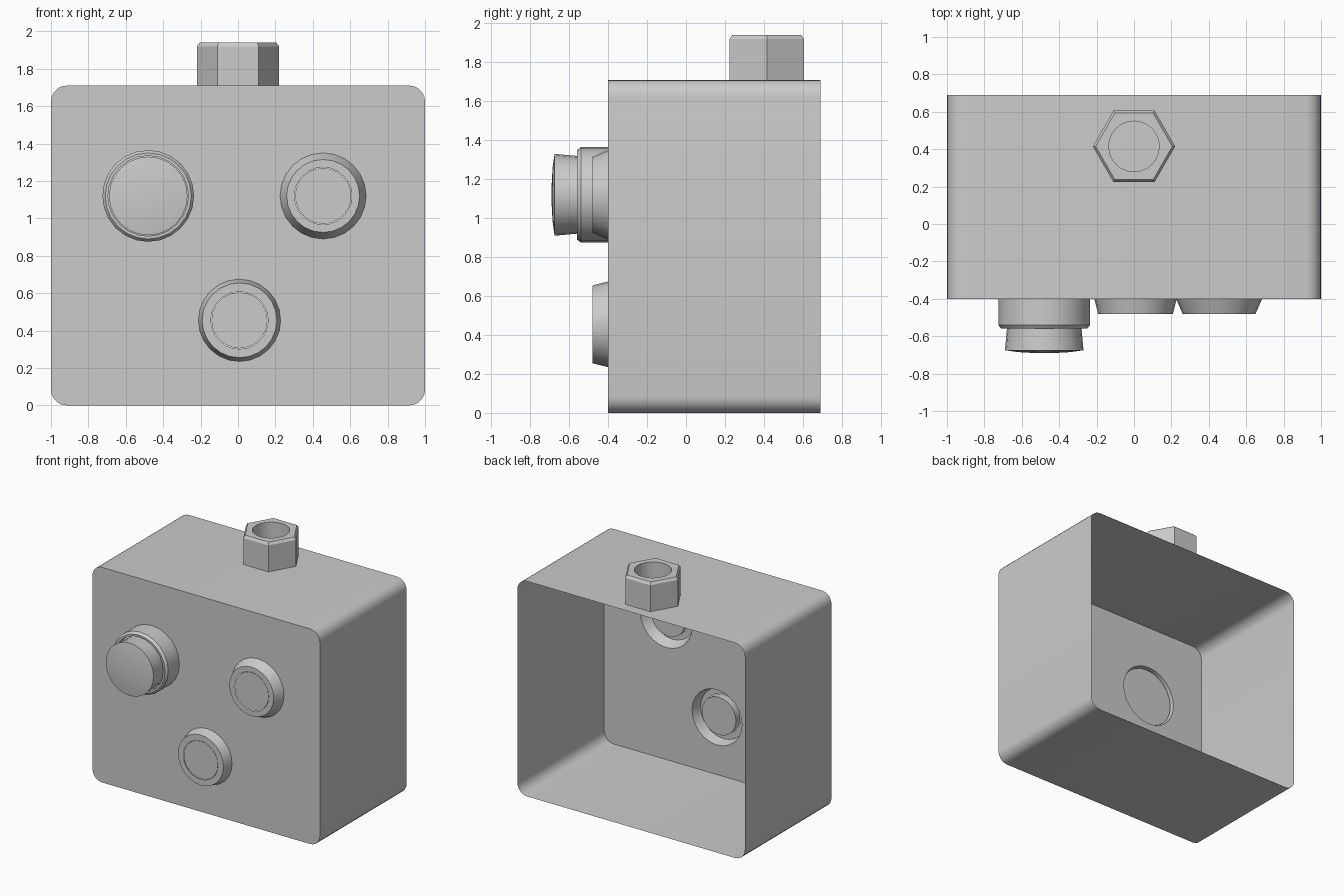
import bpy, bmesh, math
from mathutils import Vector

if "Cube" in bpy.data.objects:
    bpy.data.objects.remove(bpy.data.objects["Cube"])

grey = bpy.data.materials.new("light grey")
grey.use_nodes = True
colour = (0.6, 0.6, 0.6, 1)
grey.diffuse_color = colour
grey.node_tree.nodes["Principled BSDF"].inputs["Base Color"].default_value = colour

FRONT, BACK, HEIGHT, SIDES = -0.4, 0.69, 1.71, 24


def finish(bm, name):
    bmesh.ops.recalc_face_normals(bm, faces=bm.faces)
    mesh = bpy.data.meshes.new(name)
    bm.to_mesh(mesh)
    bm.free()
    mesh.materials.append(grey)
    obj = bpy.data.objects.new(name, mesh)
    bpy.context.collection.objects.link(obj)
    bpy.ops.object.select_all(action='DESELECT')
    obj.select_set(True)
    bpy.context.view_layer.objects.active = obj
    bpy.ops.object.shade_smooth_by_angle(angle=math.radians(30))
    return obj


def ring(r, n):
    return [(r * math.cos(2 * math.pi * i / n), r * math.sin(2 * math.pi * i / n))
            for i in range(n)]


def bridge(bm, a, b):
    n = len(a)
    for i in range(n):
        j = (i + 1) % n
        bm.faces.new((a[i], a[j], b[j], b[i]))


def turned(name, centre, profile, cap=False):
    """Revolve (radius, y) points about a front-to-back axis."""
    bm = bmesh.new()
    loops = [[bm.verts.new((centre[0] + x, y, centre[1] + z)) for x, z in ring(r, SIDES)]
             for r, y in profile]
    for a, b in zip(loops, loops[1:]):
        bridge(bm, a, b)
    if cap:
        bm.faces.new(loops[0])
        bm.faces.new(loops[-1])
    return finish(bm, name)


# Button positions (x, z) and radius of the opening behind each
LARGE, UPPER, LOWER = (-0.48, 1.12), (0.455, 1.12), (0.008, 0.455)
openings = [(LARGE, 0.245), (UPPER, 0.23), (LOWER, 0.22)]

# Case: thin open-backed shell with rounded long edges and round openings
bm = bmesh.new()
radius, steps = 0.085, 5
outline = []
for k, (sx, sz) in enumerate([(1, 1), (-1, 1), (-1, 0), (1, 0)]):
    cx = sx * (1 - radius)
    cz = HEIGHT - radius if sz else radius
    for s in range(steps + 1):
        a = math.pi / 2 * (k + s / steps)
        outline.append((cx + radius * math.cos(a), cz + radius * math.sin(a)))
front_loop = [bm.verts.new((x, FRONT, z)) for x, z in outline]
back_loop = [bm.verts.new((x, BACK, z)) for x, z in outline]
bridge(bm, front_loop, back_loop)
edges = [bm.edges.get((v, front_loop[i - 1])) for i, v in enumerate(front_loop)]
for (cx, cz), r in openings:
    hole = [bm.verts.new((cx + x, FRONT, cz + z)) for x, z in ring(r, SIDES)]
    edges += [bm.edges.new((v, hole[i - 1])) for i, v in enumerate(hole)]
bmesh.ops.triangle_fill(bm, edges=edges, use_beauty=True, normal=Vector((0, -1, 0)))
finish(bm, "case")

# Two flush buttons in tapered collars
for name, centre, base, face in [("upper", UPPER, 0.23, 0.195), ("lower", LOWER, 0.22, 0.2)]:
    turned(name + "_collar", centre, [(base, FRONT), (face, -0.48), (0.153, -0.48)])
    turned(name + "_button", centre, [(0.15, -0.425), (0.15, -0.479)], cap=True)

# Large raised push button
turned("large_collar", LARGE,
       [(0.245, FRONT), (0.245, -0.54), (0.23, -0.56), (0.215, -0.56), (0.215, -0.5)])
turned("large_button", LARGE,
       [(0.235, -0.425), (0.235, -0.49), (0.2, -0.5), (0.2, -0.565), (0.21, -0.675),
        (0.14, -0.685), (0.05, -0.69)], cap=True)

# Hexagonal cable gland with a round bore
bm = bmesh.new()
BORE = 24
nut_y, nut_top = 0.415, 1.94


def loop(points, z):
    return [bm.verts.new((x, nut_y + y, z)) for x, y in points]


hexes = [loop(ring(r, 6), z) for r, z in
         [(0.22, HEIGHT), (0.22, nut_top - 0.02), (0.205, nut_top)]]
bores = [loop(ring(0.135, BORE), z) for z in (HEIGHT, nut_top)]
for a, b in [hexes[:2], hexes[1:], bores]:
    bridge(bm, a, b)
for outer, inner in [(hexes[0], bores[0]), (hexes[2], bores[1])]:
    rim = [bm.edges.get((v, lp[i - 1])) for lp in (outer, inner) for i, v in enumerate(lp)]
    bmesh.ops.triangle_fill(bm, edges=rim, use_beauty=True, normal=Vector((0, 0, 1)))
finish(bm, "cable_gland")
